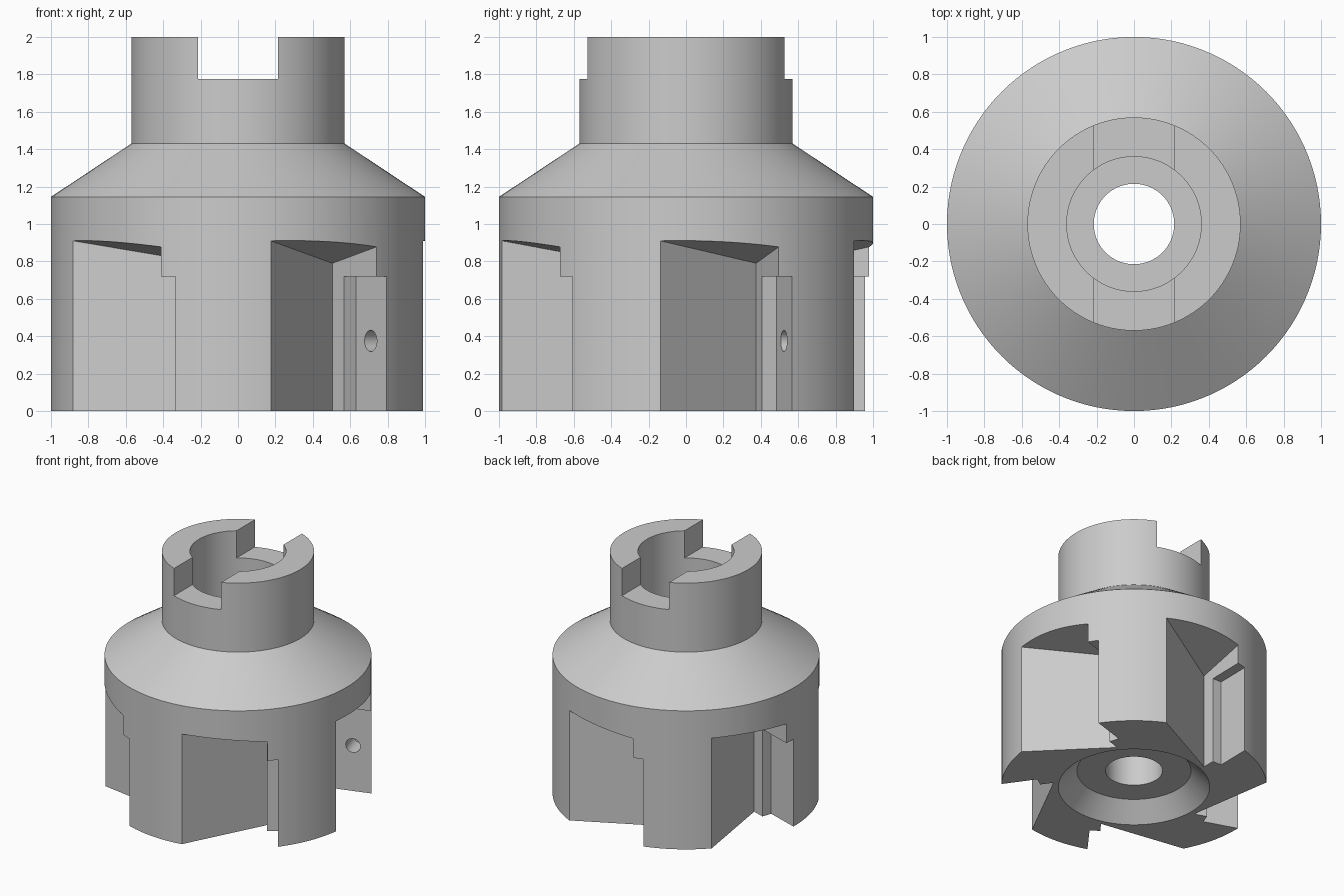
import bpy, bmesh, math
from mathutils import Matrix, Vector

cube = bpy.data.objects.get("Cube")
if cube:
    bpy.data.objects.remove(cube, do_unlink=True)

TEETH = 5
SEGMENTS = 120

steel = bpy.data.materials.new("steel grey")
steel.use_nodes = True
grey = (0.6, 0.6, 0.6, 1)
steel.diffuse_color = grey
steel.node_tree.nodes["Principled BSDF"].inputs["Base Color"].default_value = grey


def make_object(name, bm):
    bmesh.ops.recalc_face_normals(bm, faces=bm.faces)
    mesh = bpy.data.meshes.new(name)
    bm.to_mesh(mesh)
    bm.free()
    mesh.materials.append(steel)
    obj = bpy.data.objects.new(name, mesh)
    bpy.context.collection.objects.link(obj)
    return obj


def lathe(profile):
    """Closed ring turned from (radius, height) points."""
    bm = bmesh.new()
    rings = []
    for i in range(SEGMENTS):
        a = math.tau * i / SEGMENTS
        rings.append([bm.verts.new((r * math.cos(a), r * math.sin(a), z)) for r, z in profile])
    for i, ring in enumerate(rings):
        after = rings[(i + 1) % SEGMENTS]
        for j in range(len(profile)):
            k = (j + 1) % len(profile)
            bm.faces.new((ring[j], after[j], after[k], ring[k]))
    return bm


def prism(outline, top):
    """Upright prism from below the base up to the height top(point)."""
    bm = bmesh.new()
    low = [bm.verts.new((p.x, p.y, -0.1)) for p in outline]
    high = [bm.verts.new((p.x, p.y, top(p))) for p in outline]
    bm.faces.new(low)
    bm.faces.new(high)
    for i in range(len(outline)):
        k = (i + 1) % len(outline)
        bm.faces.new((low[i], low[k], high[k], high[i]))
    return bm


def cut(target, bm):
    cutter = make_object("cutter", bm)
    cutter.hide_render = True
    mod = target.modifiers.new("cut", 'BOOLEAN')
    mod.operation = 'DIFFERENCE'
    mod.solver = 'EXACT'
    mod.object = cutter
    bpy.context.view_layer.objects.active = target
    bpy.ops.object.modifier_apply(modifier=mod.name)
    bpy.data.objects.remove(cutter, do_unlink=True)


# Turned body with stepped bore and chamfered recess underneath
body = make_object("cutter_head_body", lathe([
    (0.215, 0.14), (0.43, 0.14), (0.57, 0), (1, 0), (1, 1.145),
    (0.57, 1.43), (0.57, 2), (0.36, 2), (0.36, 1.15), (0.215, 1.15)]))

# Drive slot across the top of the neck
slot = bmesh.new()
bmesh.ops.create_cube(slot, size=1, matrix=Matrix.Translation((0, 0, 2.025))
                      @ Matrix.Diagonal((0.43, 2, 0.5, 1)))
cut(body, slot)

# Chip pocket: two walls meeting at an inner corner, with a sloping roof
corner = Vector((0.505, -0.34))
floor_dir = (Vector((0.175, -0.985)) - corner).normalized()
wall_dir = (Vector((0.74, -0.673)) - corner).normalized()
inward = Vector((-wall_dir.y, wall_dir.x))
pocket = [corner, corner + 1.4 * floor_dir, corner + 1.4 * wall_dir]


def pocket_roof(p):
    return 0.79 + Vector((0.063, -0.2185)).dot(p - corner)


# Insert seat sunk into the pocket wall
step = corner + 0.105 * wall_dir
seat_corner = step + 0.081 * inward
seat_front = step - 0.05 * inward
seat = [seat_front, seat_corner, seat_corner + 0.6 * wall_dir, seat_front + 0.6 * wall_dir]

# Blind screw hole in the middle of the seat
hole_mid = seat_corner + 0.135 * wall_dir + 0.065 * inward
hole_matrix = (Matrix.Translation((hole_mid.x, hole_mid.y, 0.375))
               @ inward.to_3d().to_track_quat('Z', 'Y').to_matrix().to_4x4())


def screw_hole():
    bm = bmesh.new()
    bmesh.ops.create_cone(bm, cap_ends=True, segments=32, radius1=0.057,
                          radius2=0.057, depth=0.23, matrix=hole_matrix)
    return bm


for i in range(TEETH):
    turn = Matrix.Rotation(math.tau * i / TEETH, 4, 'Z')
    for bm in (prism(pocket, pocket_roof), prism(seat, lambda p: 0.72), screw_hole()):
        bm.transform(turn)
        cut(body, bm)

bpy.ops.object.select_all(action='DESELECT')
body.select_set(True)
bpy.context.view_layer.objects.active = body
bpy.ops.object.shade_smooth_by_angle(angle=math.radians(25))
